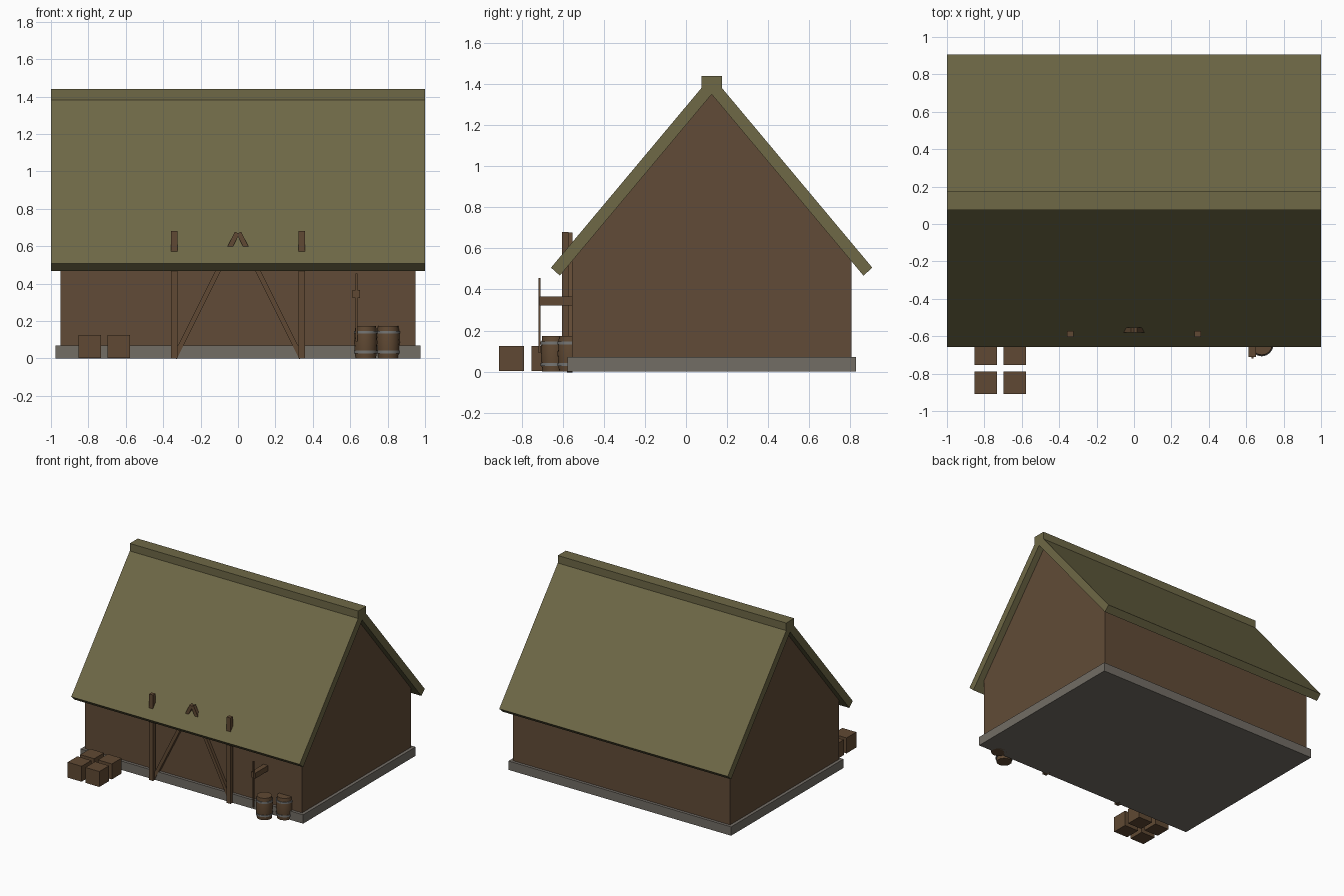
import bpy
import bmesh
import math
from mathutils import Matrix, Vector

if "Cube" in bpy.data.objects:
    bpy.data.objects.remove(bpy.data.objects["Cube"], do_unlink=True)


def material(name, *rgb):
    linear = [((c / 255 + 0.055) / 1.055) ** 2.4 for c in rgb] + [1]
    mat = bpy.data.materials.new(name)
    mat.use_nodes = True
    mat.diffuse_color = linear
    mat.node_tree.nodes["Principled BSDF"].inputs["Base Color"].default_value = linear
    return mat


THATCH = material("olive thatch", 110, 104, 70)
WALL = material("brown wall", 97, 75, 55)
WOOD = material("brown timber", 96, 73, 51)
STONE = material("grey stone", 114, 109, 101)
METAL = material("grey iron", 118, 118, 116)
CENTRE_Y = 0.125


def finish(name, bm, mat):
    bmesh.ops.recalc_face_normals(bm, faces=bm.faces[:])
    mesh = bpy.data.meshes.new(name)
    bm.to_mesh(mesh)
    bm.free()
    obj = bpy.data.objects.new(name, mesh)
    bpy.context.collection.objects.link(obj)
    mesh.materials.append(mat)
    return obj


def box(name, low, high, mat):
    low, high = Vector(low), Vector(high)
    bm = bmesh.new()
    bmesh.ops.create_cube(bm, size=1)
    bmesh.ops.scale(bm, vec=high - low, verts=bm.verts)
    bmesh.ops.translate(bm, vec=(low + high) / 2, verts=bm.verts)
    return finish(name, bm, mat)


def prism(name, half_profile, half_length, mat):
    """Mirror a (y, z) half outline about the ridge and extrude it along x."""
    mirrored = [(-y, z) for y, z in reversed(half_profile) if y > 0]
    bm = bmesh.new()
    verts = [bm.verts.new((-half_length, y + CENTRE_Y, z)) for y, z in half_profile + mirrored]
    face = bm.faces.new(verts)
    moved = bmesh.ops.extrude_face_region(bm, geom=[face])["geom"]
    bmesh.ops.translate(bm, vec=(2 * half_length, 0, 0),
                        verts=[v for v in moved if isinstance(v, bmesh.types.BMVert)])
    return finish(name, bm, mat)


def lathe(name, profile, x, y, mat, sides=16):
    """Stack rings of (radius, z) and close both ends."""
    bm = bmesh.new()
    rings = []
    for radius, z in profile:
        angles = [2 * math.pi * i / sides for i in range(sides)]
        rings.append([bm.verts.new((x + radius * math.cos(a), y + radius * math.sin(a), z))
                      for a in angles])
    for lower, upper in zip(rings, rings[1:]):
        for i in range(sides):
            j = (i + 1) % sides
            bm.faces.new((lower[i], lower[j], upper[j], upper[i]))
    bm.faces.new(rings[0])
    bm.faces.new(rings[-1])
    obj = finish(name, bm, mat)
    bpy.ops.object.select_all(action="DESELECT")
    obj.select_set(True)
    bpy.context.view_layer.objects.active = obj
    bpy.ops.object.shade_smooth_by_angle(angle=math.radians(35))
    return obj


# House body
box("foundation", (-0.975, -0.578, 0), (0.975, 0.828, 0.07), STONE)
prism("walls", [(0, 1.36), (0.68, 0.545), (0.68, 0.06), (0, 0.06)], 0.95, WALL)

# Roof chevron and ridge cap
prism("thatched_roof", [(0, 1.44), (0.782, 0.506), (0.739, 0.467), (0, 1.35)], 1.0, THATCH)
box("ridge_cap", (-1, CENTRE_Y - 0.05, 1.375), (1, CENTRE_Y + 0.05, 1.44), THATCH)

# Front posts and diagonal braces
for side, label in ((-1, "right"), (1, "left")):
    x = side * 0.34
    box(f"{label}_post", (x - 0.017, -0.603, 0), (x + 0.017, -0.572, 0.68), WOOD)
    brace = box(f"{label}_brace", (-0.013, -0.58, -0.374), (0.013, -0.553, 0.374), WOOD)
    tilt = math.atan2(0.335, 0.67)
    brace.data.transform(Matrix.Translation((side * 0.172, 0, 0.337))
                         @ Matrix.Rotation(-side * tilt, 4, "Y"))

# Bracket on the front wall with a slim rod at its tip
box("wall_bracket", (0.612, -0.712, 0.322), (0.652, -0.55, 0.365), WOOD)
box("hanging_rod", (0.629, -0.719, 0.09), (0.639, -0.709, 0.455), WOOD)

# Barrels with iron hoops
for number, (x, y) in enumerate([(0.683, -0.645), (0.803, -0.563)], 1):
    lathe(f"barrel_{number}",
          [(0.055, 0), (0.06, 0.05), (0.062, 0.087), (0.06, 0.125), (0.055, 0.173)], x, y, WOOD)
    for hoop, z in (("lower", 0.034), ("upper", 0.139)):
        lathe(f"barrel_{number}_{hoop}_hoop",
              [(0.063, z - 0.007), (0.063, z + 0.007)], x, y, METAL)

# Four crates
for column, x in enumerate([-0.793, -0.638]):
    for row, y in enumerate([-0.849, -0.692]):
        box(f"crate_{column}_{row}", (x - 0.061, y - 0.061, 0.002),
            (x + 0.061, y + 0.061, 0.124), WOOD)
